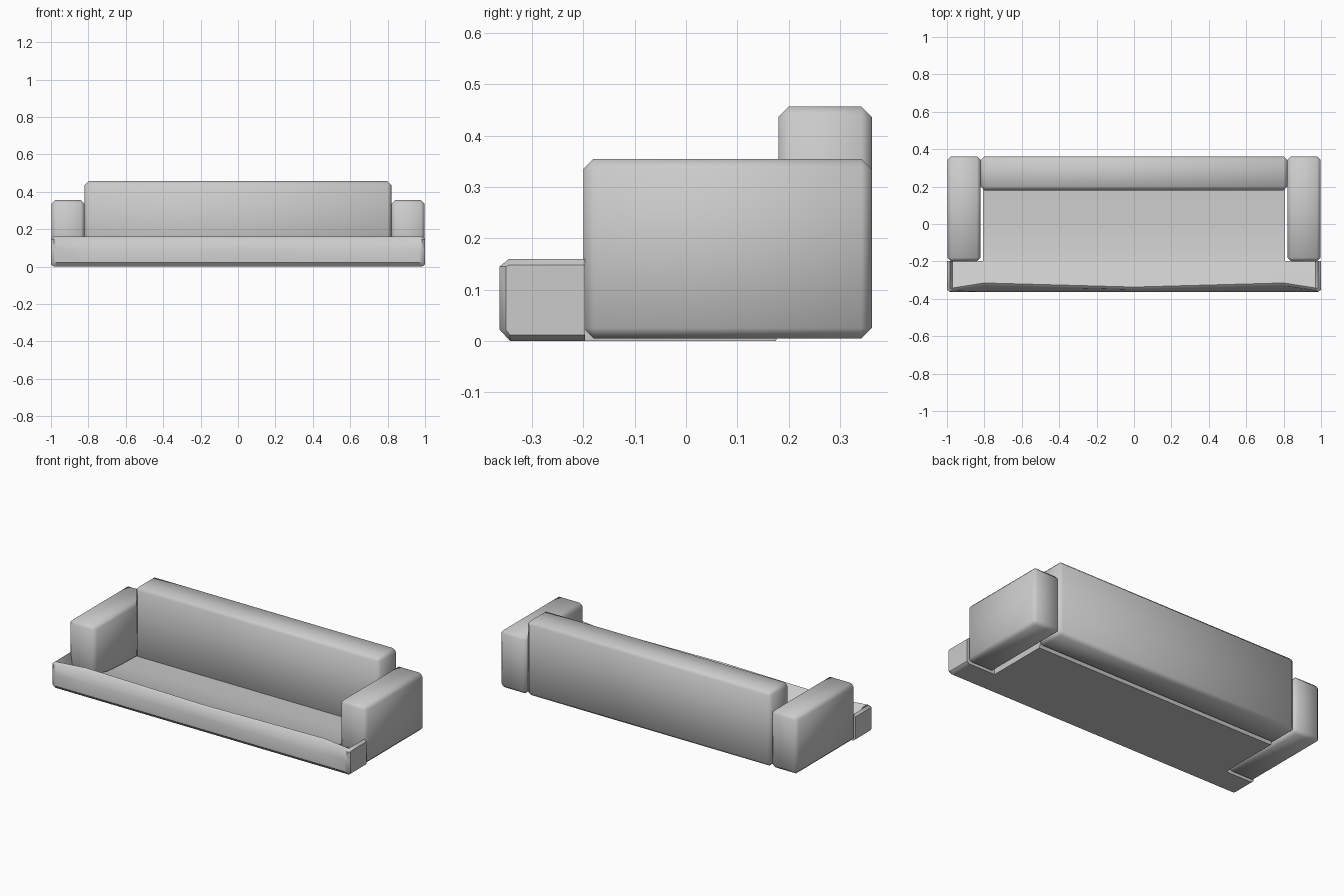
import bpy
import bmesh
import math

cube = bpy.data.objects.get("Cube")
if cube:
    bpy.data.objects.remove(cube, do_unlink=True)

# One plain upholstery colour
fabric = bpy.data.materials.new("grey fabric")
fabric.use_nodes = True
grey = (0.6, 0.6, 0.6, 1)
fabric.diffuse_color = grey
fabric.node_tree.nodes["Principled BSDF"].inputs["Base Color"].default_value = grey


def finish(name, bm, angle):
    bmesh.ops.recalc_face_normals(bm, faces=bm.faces)
    mesh = bpy.data.meshes.new(name)
    bm.to_mesh(mesh)
    bm.free()
    mesh.materials.append(fabric)
    obj = bpy.data.objects.new(name, mesh)
    bpy.context.collection.objects.link(obj)
    bpy.ops.object.select_all(action="DESELECT")
    obj.select_set(True)
    bpy.context.view_layer.objects.active = obj
    bpy.ops.object.shade_smooth_by_angle(angle=math.radians(angle))
    return obj


def cushion(name, low, high, width=0.02):
    """Box between two corners with chamfered edges."""
    bm = bmesh.new()
    bmesh.ops.create_cube(bm, size=1)
    for v in bm.verts:
        v.co = [(a + b) / 2 + c * (b - a) for a, b, c in zip(low, high, v.co)]
    bmesh.ops.bevel(bm, geom=bm.edges[:], offset=width, segments=1, affect="EDGES")
    return finish(name, bm, 50)


def loft(name, sections, angle=40):
    """Skin a run of (x, [(y, z), ...]) cross-sections and cap the ends."""
    bm = bmesh.new()
    rings = [[bm.verts.new((x, y, z)) for y, z in pts] for x, pts in sections]
    for a, b in zip(rings, rings[1:]):
        for i in range(len(a)):
            j = (i + 1) % len(a)
            bm.faces.new((a[i], a[j], b[j], b[i]))
    bm.faces.new(rings[0])
    bm.faces.new(rings[-1])
    return finish(name, bm, angle)


# Backrest and arms
cushion("backrest", (-0.82, 0.18, 0.005), (0.82, 0.362, 0.457))
for side, name in ((1, "left_arm"), (-1, "right_arm")):
    x0, x1 = sorted((side * 0.82, side * 0.998))
    cushion(name, (x0, -0.2, 0.005), (x1, 0.362, 0.355))


# Front rail: rounded ridge that falls back to the seat, with raised ends
def rail(ridge):
    return [(-0.343, 0), (-0.363, 0.022), (-0.363, 0.09), (ridge - 0.006, 0.15),
            (ridge + 0.008, 0.16), (-0.26, 0.115), (-0.197, 0.08), (-0.197, 0)]


def rail_end(inset):
    return [(-0.343, inset), (-0.363 + inset, 0.022), (-0.363 + inset, 0.09),
            (-0.363 + inset, 0.145), (-0.345, 0.16 - inset),
            (-0.26, 0.16 - inset), (-0.197, 0.16 - inset), (-0.197, inset)]


half = [(0.97, rail(-0.35)), (0.8, rail(-0.323)), (0.4, rail(-0.334))]
ends = [(1.0, rail_end(0.012)), (0.985, rail_end(0))]
run = ends + half
loft("front_rail", run + [(0, rail(-0.345))] + [(-x, p) for x, p in reversed(run)])

# Sunken seat pan between the arms
pan = [(-0.2, 0), (-0.2, 0.08), (-0.1, 0.055), (0.02, 0.045), (0.19, 0.04), (0.175, 0)]
loft("seat", [(-0.808, pan), (0.808, pan)])
